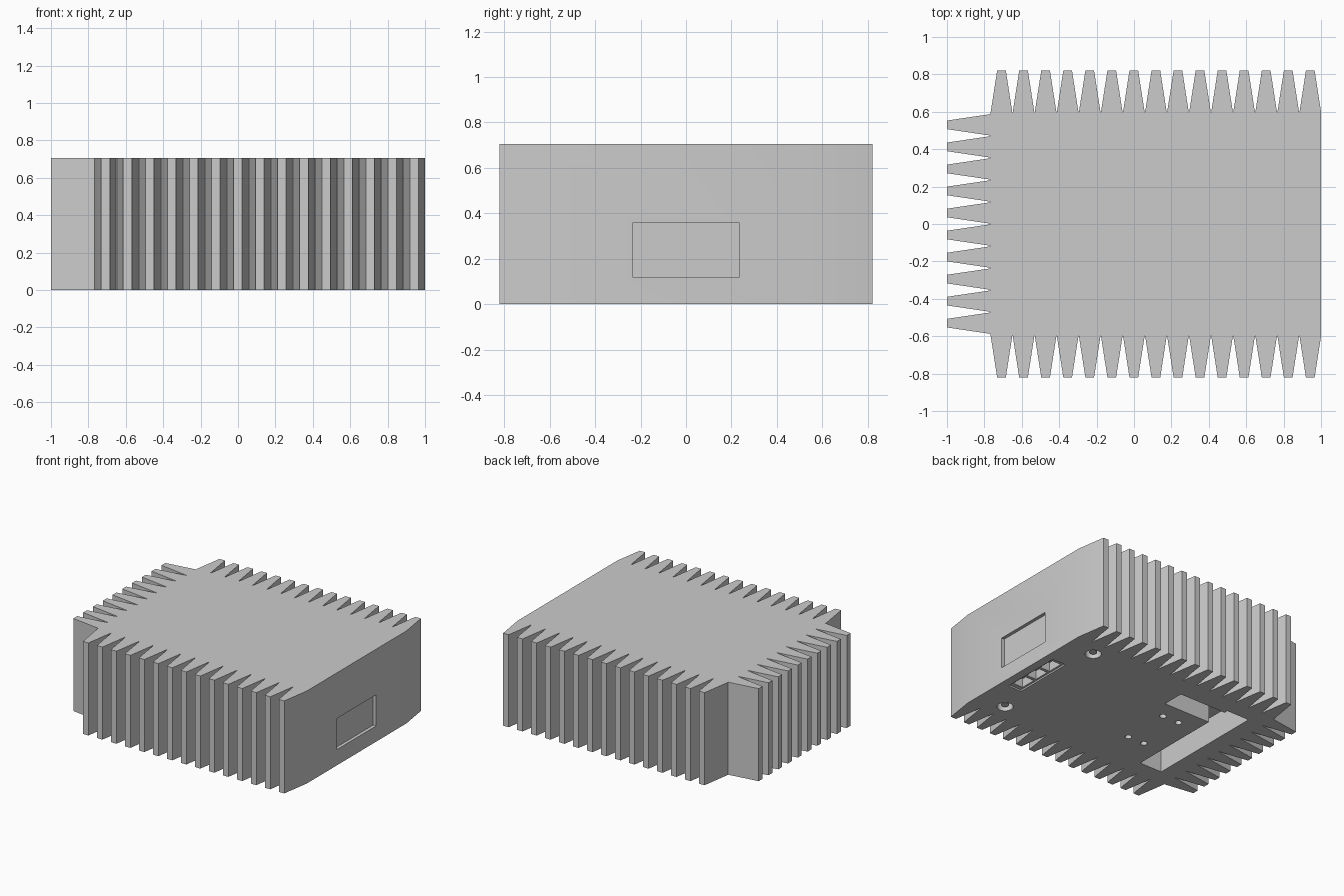
import bpy, bmesh, math

if "Cube" in bpy.data.objects:
    bpy.data.objects.remove(bpy.data.objects["Cube"], do_unlink=True)

HEIGHT = 0.705
LEFT, RIGHT, HALF_Y = -0.766, 1.0, 0.6
TIP_X, TIP_Y = -1.0, 0.822
BASE, TIP = 0.0575, 0.023      # half widths of a fin at its root and its tip
PITCH = 0.1178

grey = bpy.data.materials.new("metal grey")
grey.use_nodes = True
grey.diffuse_color = (0.6, 0.6, 0.6, 1)
grey.node_tree.nodes["Principled BSDF"].inputs["Base Color"].default_value = (0.6, 0.6, 0.6, 1)


def prism(bm, outline, z0, z1):
    """Extrude a closed xy outline from z0 to z1."""
    face = bm.faces.new([bm.verts.new((x, y, z0)) for x, y in outline])
    out = bmesh.ops.extrude_face_region(bm, geom=[face])["geom"]
    top = [v for v in out if isinstance(v, bmesh.types.BMVert)]
    bmesh.ops.translate(bm, verts=top, vec=(0, 0, z1 - z0))


def box(bm, x0, x1, y0, y1, z0, z1):
    prism(bm, [(x0, y0), (x1, y0), (x1, y1), (x0, y1)], z0, z1)


def disc(bm, x, y, radius, z0, z1, sides=24):
    steps = [2 * math.pi * i / sides for i in range(sides)]
    prism(bm, [(x + radius * math.cos(a), y + radius * math.sin(a)) for a in steps], z0, z1)


def finish(name, bm):
    bmesh.ops.recalc_face_normals(bm, faces=bm.faces)
    mesh = bpy.data.meshes.new(name)
    bm.to_mesh(mesh)
    bm.free()
    mesh.materials.append(grey)
    obj = bpy.data.objects.new(name, mesh)
    bpy.context.collection.objects.link(obj)
    return obj


def select(obj):
    bpy.ops.object.select_all(action="DESELECT")
    obj.select_set(True)
    bpy.context.view_layer.objects.active = obj


def cut(target, bm):
    """Cut a bmesh out of the target and throw the cutter away."""
    cutter = finish("cutter", bm)
    cutter.hide_render = True
    mod = target.modifiers.new("cut", "BOOLEAN")
    mod.operation, mod.solver, mod.object = "DIFFERENCE", "EXACT", cutter
    select(target)
    bpy.ops.object.modifier_apply(modifier=mod.name)
    bpy.data.objects.remove(cutter, do_unlink=True)


def fin(centre):
    """Positions along the wall and reach (0 root, 1 tip) of one fin."""
    return [(centre - BASE, 0), (centre - TIP, 1), (centre + TIP, 1), (centre + BASE, 0)]


# Finned body: fins along front, back and the -x end, plain +x end
front = [p for i in range(15) for p in fin(LEFT + BASE + i * (RIGHT - LEFT - 2 * BASE) / 14)]
side = [p for i in range(10) for p in fin((4.5 - i) * PITCH)]
reach_y = TIP_Y - HALF_Y
outline = [(x, -HALF_Y - r * reach_y) for x, r in front]
outline += [(x, HALF_Y + r * reach_y) for x, r in reversed(front)]
outline += [(LEFT + r * (TIP_X - LEFT), y) for y, r in
            [(-p, r) for p, r in side]][::-1]
bm = bmesh.new()
prism(bm, outline, 0, HEIGHT)
body = finish("heat_sink_body", bm)

# Recesses: end panel, cable channel, connector tray, screw holes
bm = bmesh.new()
box(bm, RIGHT - 0.025, 1.1, -0.235, 0.235, 0.12, 0.357)
prism(bm, [(-0.64, -0.47), (-0.45, -0.47), (-0.45, 0.27), (-0.055, 0.27),
           (-0.055, 0.44), (-0.45, 0.44), (-0.45, 0.47), (-0.64, 0.47)], -0.1, 0.2)
box(bm, 0.82, 0.935, -0.24, 0.24, -0.1, 0.012)
for sign in (-1, 1):
    disc(bm, 0.768, sign * 0.475, 0.057, -0.1, 0.07)
for x in (-0.155, -0.295):
    for y in (0.127, -0.246):
        disc(bm, x, y, 0.024, -0.1, 0.04, 16)
cut(body, bm)

# Three connector sockets inside the tray
bm = bmesh.new()
for i in (-1, 0, 1):
    box(bm, 0.835, 0.92, i * 0.145 - 0.06, i * 0.145 + 0.06, -0.1, 0.08)
cut(body, bm)

select(body)
bpy.ops.object.shade_smooth_by_angle(angle=math.radians(30))

# Recessed screw heads
for name, sign in (("front_screw", -1), ("back_screw", 1)):
    bm = bmesh.new()
    disc(bm, 0.768, sign * 0.475, 0.028, 0.015, 0.08)
    finish(name, bm)
